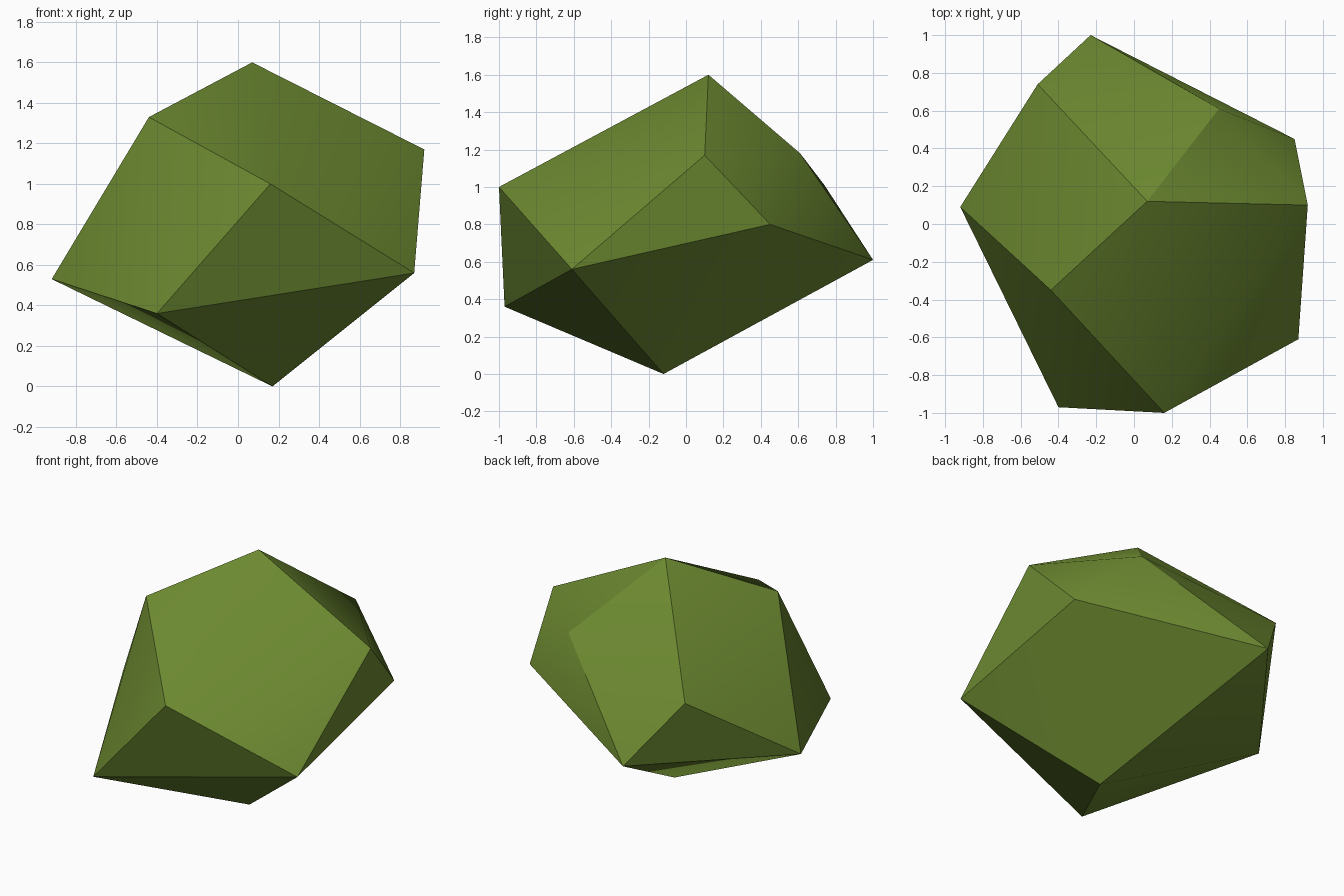
import bpy, bmesh, math

cube = bpy.data.objects.get("Cube")
if cube:
    bpy.data.objects.remove(cube, do_unlink=True)

# Moss green material
mat = bpy.data.materials.new("moss_green")
mat.use_nodes = True
color = (0.15, 0.25, 0.03, 1.0)
mat.diffuse_color = color
bsdf = mat.node_tree.nodes["Principled BSDF"]
bsdf.inputs["Base Color"].default_value = color
bsdf.inputs["Roughness"].default_value = 0.9

# Corner points of the faceted rock
corners = [
    (0.07, 0.12, 1.60),    # peak
    (-0.44, -0.35, 1.33), (-0.51, 0.74, 1.01), (0.45, 0.61, 1.18),   # upper corners
    (0.92, 0.10, 1.17), (0.16, -1.00, 1.00),
    (0.85, 0.45, 0.80), (0.87, -0.61, 0.56), (-0.40, -0.97, 0.36),   # lower corners
    (-0.92, 0.09, 0.53), (-0.23, 1.00, 0.61),
    (0.17, -0.12, 0.00),   # foot
]

# Wrap the corners in a convex skin
bm = bmesh.new()
for c in corners:
    bm.verts.new(c)
bmesh.ops.convex_hull(bm, input=bm.verts[:])
bmesh.ops.recalc_face_normals(bm, faces=bm.faces[:])
mesh = bpy.data.meshes.new("rock")
bm.to_mesh(mesh)
bm.free()
mesh.materials.append(mat)

rock = bpy.data.objects.new("rock", mesh)
bpy.context.collection.objects.link(rock)

# Soften shallow creases, keep the strong ones sharp
bpy.ops.object.select_all(action='DESELECT')
rock.select_set(True)
bpy.context.view_layer.objects.active = rock
bpy.ops.object.shade_smooth_by_angle(angle=math.radians(30))
